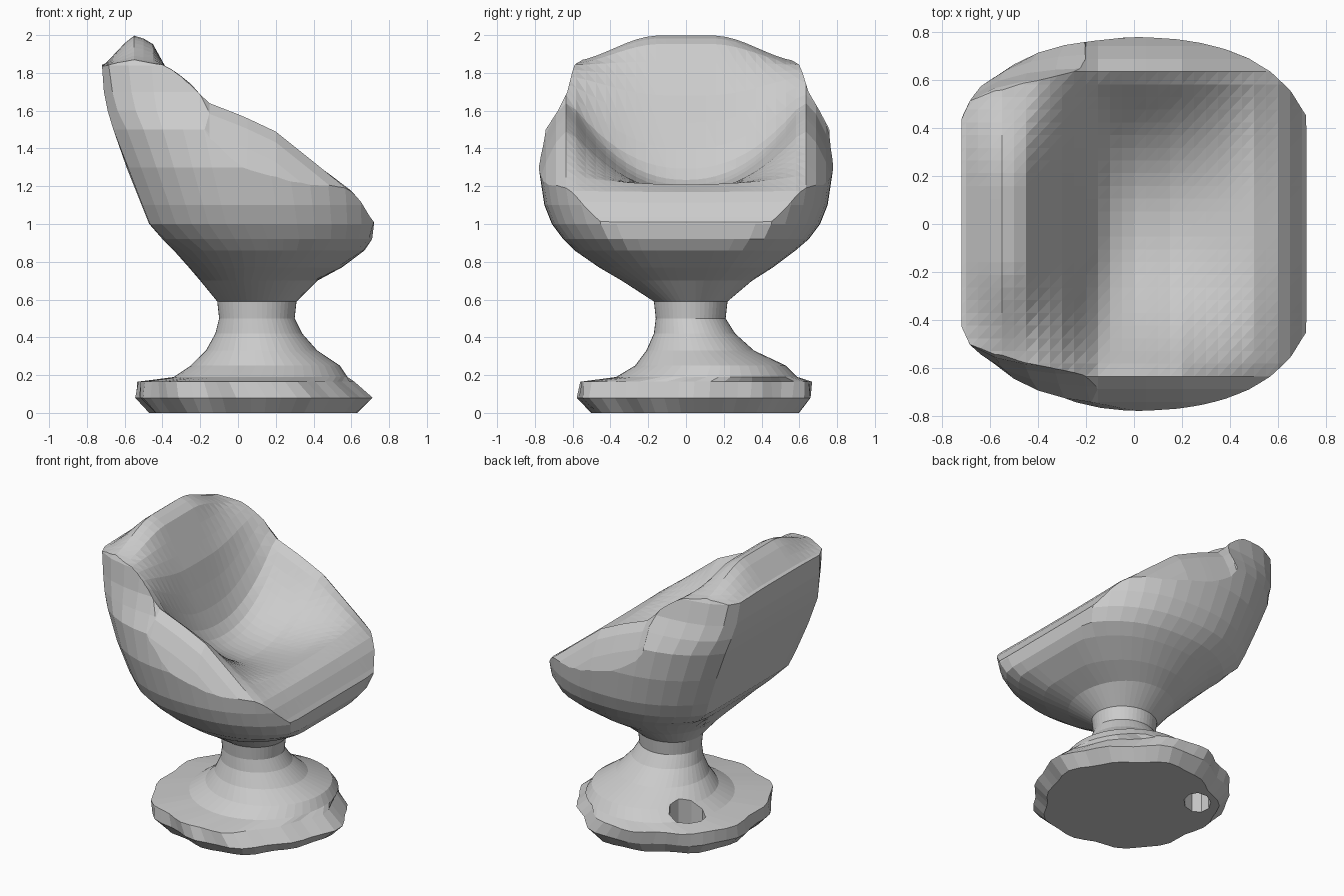
import bpy, bmesh
from math import sin, cos, pi

if "Cube" in bpy.data.objects:
    bpy.data.objects.remove(bpy.data.objects["Cube"])

SEG = 48


def make_object(name, bm):
    bmesh.ops.recalc_face_normals(bm, faces=bm.faces[:])
    me = bpy.data.meshes.new(name)
    bm.to_mesh(me)
    bm.free()
    ob = bpy.data.objects.new(name, me)
    bpy.context.collection.objects.link(ob)
    return ob


def loft(name, levels, wobble=0.0, wobble_top=0.0):
    """Stack of superellipse rings: (z, x0, x1, y0, y1, exponent, stretch).
    Stretched rings are cut flat at x0 and x1, giving chamfered corners."""
    bm = bmesh.new()
    rings = []
    for z, x0, x1, y0, y1, n, stretch in levels:
        ring = []
        for i in range(SEG):
            t = 2 * pi * i / SEG
            r = (abs(cos(t)) ** n + abs(sin(t)) ** n) ** (-1 / n)
            if z < wobble_top:
                r *= 1 + wobble * (sin(5 * t + 1) + 0.7 * sin(11 * t + 9 * z) - 0.6)
            x = stretch * r * cos(t)
            if stretch > 1:
                x = max(-1, min(1, x))
            ring.append(bm.verts.new(((x0 + x1) / 2 + (x1 - x0) / 2 * x,
                                      (y0 + y1) / 2 + (y1 - y0) / 2 * r * sin(t), z)))
        rings.append(ring)
    for a, b in zip(rings, rings[1:]):
        for i in range(SEG):
            j = (i + 1) % SEG
            bm.faces.new((a[i], a[j], b[j], b[i]))
    bm.faces.new(rings[0])
    bm.faces.new(rings[-1])
    return make_object(name, bm)


def boolean(ob, cutter, operation):
    mod = ob.modifiers.new("cut", 'BOOLEAN')
    mod.operation, mod.object, mod.solver = operation, cutter, 'EXACT'
    bpy.context.view_layer.objects.active = ob
    bpy.ops.object.modifier_apply(modifier=mod.name)
    bpy.data.objects.remove(cutter)


def lerp_table(table, x):
    if x <= table[0][0]:
        return table[0][1]
    for (xa, za), (xb, zb) in zip(table, table[1:]):
        if x <= xb:
            return za + (zb - za) * (x - xa) / (xb - xa)
    return table[-1][1]


# Height of the upper surface along the middle and along the arms
MIDDLE = [(-0.72, 1.83), (-0.56, 2.0), (-0.46, 1.97), (-0.3, 1.68), (-0.21, 1.42),
          (-0.13, 1.25), (-0.02, 1.19), (0.15, 1.17), (0.4, 1.19), (0.5, 1.21),
          (0.6, 1.17), (0.68, 1.08), (0.73, 0.97)]
ARM = [(-0.72, 1.83), (-0.55, 1.86), (-0.38, 1.84), (-0.28, 1.77), (-0.15, 1.65), (0.03, 1.58),
       (0.2, 1.5), (0.4, 1.34), (0.62, 1.16), (0.68, 1.08), (0.73, 0.97)]


def top_height(x, y):
    y = abs(y)
    s = min(1, max(0, (y - 0.15) / 0.47))
    back = s * s * (3 - 2 * s)
    bowl = min(1, y / 0.62) ** 2.2
    k = min(1, max(0, (x + 0.45) / 0.3))
    w = back * (1 - k) + bowl * k
    drop = 0.25 * (max(0, y - 0.6) / 0.17) ** 2 if x > -0.25 else 0
    return lerp_table(MIDDLE, x) * (1 - w) + lerp_table(ARM, x) * w - drop


# Outer tub of the seat
seat = loft("seat_shell", [
    (0.50, -0.10, 0.30, -0.16, 0.21, 2, 1), (0.59, -0.11, 0.31, -0.17, 0.22, 2, 1),
    (0.70, -0.20, 0.42, -0.34, 0.35, 2.1, 1), (0.77, -0.26, 0.55, -0.46, 0.46, 2.2, 1.05),
    (0.86, -0.34, 0.67, -0.59, 0.58, 2.3, 1.1), (0.92, -0.40, 0.71, -0.65, 0.65, 2.3, 1.17),
    (1.0, -0.47, 0.72, -0.71, 0.71, 2.3, 1.2), (1.1, -0.51, 0.72, -0.75, 0.75, 2.3, 1.2),
    (1.3, -0.59, 0.72, -0.78, 0.78, 2.4, 1.18), (1.5, -0.66, 0.72, -0.75, 0.77, 2.7, 1.16),
    (1.6, -0.69, 0.72, -0.68, 0.71, 3.2, 1.15), (1.7, -0.71, 0.72, -0.63, 0.65, 3.7, 1.13),
    (1.84, -0.72, 0.72, -0.60, 0.61, 4, 1.13), (2.1, -0.72, 0.72, -0.45, 0.46, 4, 1.13)])

# Solid under the sculpted upper surface, used to hollow the tub
bm = bmesh.new()
NX, NY = 34, 34
grid = [[bm.verts.new((x, y, top_height(x, y)))
         for y in [-0.9 + 1.8 * j / NY for j in range(NY + 1)]]
        for x in [-0.85 + 1.7 * i / NX for i in range(NX + 1)]]
for i in range(NX):
    for j in range(NY):
        a, b, c, d = grid[i][j], grid[i + 1][j], grid[i + 1][j + 1], grid[i][j + 1]
        bm.faces.new((a, b, c))
        bm.faces.new((a, c, d))
rim = [e for e in bm.edges if e.is_boundary]
skirt = bmesh.ops.extrude_edge_only(bm, edges=rim)["geom"]
for v in (g for g in skirt if isinstance(g, bmesh.types.BMVert)):
    v.co.z = 0.3
bmesh.ops.holes_fill(bm, edges=[e for e in bm.edges if e.is_boundary], sides=0)
boolean(seat, make_object("hollow_helper", bm), 'INTERSECT')

# Flared pedestal with an uneven foot
foot = loft("pedestal", [
    (0.0, -0.48, 0.62, -0.51, 0.60, 1.95, 1), (0.08, -0.56, 0.70, -0.59, 0.67, 1.9, 1),
    (0.165, -0.55, 0.60, -0.58, 0.67, 1.9, 1), (0.19, -0.34, 0.58, -0.37, 0.59, 2, 1),
    (0.25, -0.25, 0.54, -0.27, 0.53, 2, 1), (0.33, -0.17, 0.42, -0.21, 0.36, 2, 1),
    (0.42, -0.12, 0.34, -0.17, 0.26, 2, 1), (0.50, -0.10, 0.30, -0.16, 0.21, 2, 1)],
    wobble=0.03, wobble_top=0.18)

# Oval opening through the foot at the back left
bm = bmesh.new()
bmesh.ops.create_cone(bm, cap_ends=True, segments=9, radius1=1, radius2=0.9, depth=0.9)
for v in bm.verts:
    x, y = v.co.x * 0.13, v.co.y * 0.09
    v.co.x, v.co.y = -0.24 + (x - y) * 0.7, 0.33 + (x + y) * 0.7
boolean(foot, make_object("opening_helper", bm), 'DIFFERENCE')
